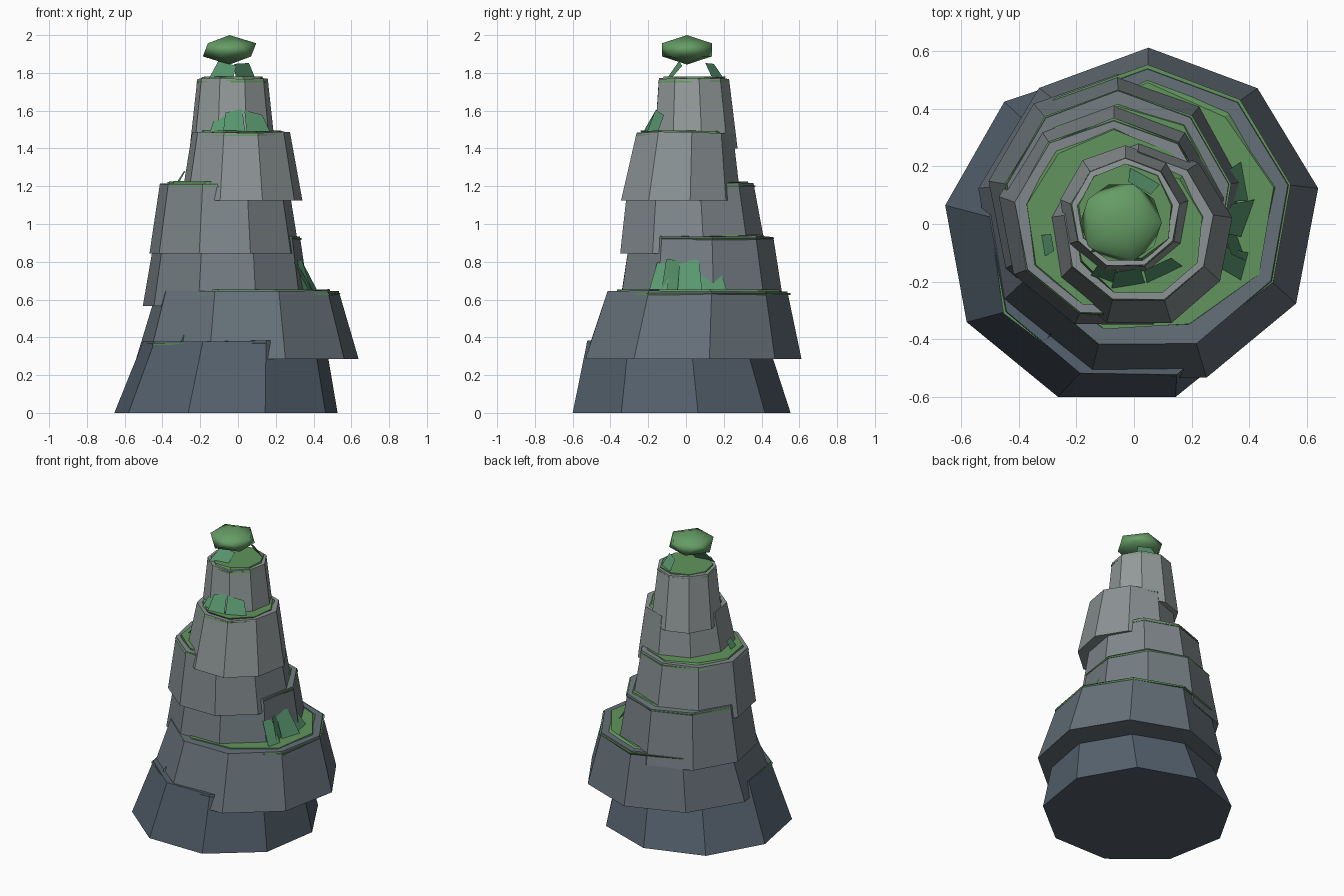
import bpy, math, random
from mathutils import Vector

if "Cube" in bpy.data.objects:
    bpy.data.objects.remove(bpy.data.objects["Cube"])

random.seed(4)
N = 9
PHASE = math.radians(10)


def material(name, rgb):
    m = bpy.data.materials.new(name)
    m.diffuse_color = (*rgb, 1)
    m.use_nodes = True
    m.node_tree.nodes["Principled BSDF"].inputs["Base Color"].default_value = m.diffuse_color
    return m


def mesh_object(name, verts, faces, mat):
    me = bpy.data.meshes.new(name)
    me.from_pydata(verts, [], faces)
    me.materials.append(mat)
    ob = bpy.data.objects.new(name, me)
    bpy.context.collection.objects.link(ob)
    return ob


def ring(cx, cy, z, r, jitter=0.0, zjit=0.0):
    pts = []
    for i in range(N):
        a = PHASE + i * math.tau / N
        rr = r * (1 + random.uniform(-jitter, jitter))
        pts.append((cx + rr * math.cos(a), cy + rr * math.sin(a),
                    z + random.uniform(-zjit, zjit)))
    return pts


def frustum(name, low, high, mat):
    """Closed nine-sided block between two rings."""
    faces = [(i, (i + 1) % N, N + (i + 1) % N, N + i) for i in range(N)]
    faces += [tuple(reversed(range(N))), tuple(range(N, 2 * N))]
    return mesh_object(name, low + high, faces, mat)


grass = material("grass", (0.12, 0.30, 0.11))
leaf = material("leaf", (0.10, 0.31, 0.16))
bush_green = material("bush", (0.13, 0.33, 0.13))

# Rock tiers: bottom (x, y, z, radius), top (x, y, z, radius)
tiers = [
    ((-0.06, -0.04, 0.00, 0.60), (-0.02, -0.06, 0.38, 0.487)),
    ((0.05, 0.02, 0.285, 0.595), (0.047, 0.05, 0.645, 0.49)),
    ((-0.057, 0.07, 0.565, 0.45), (-0.056, 0.07, 0.935, 0.39)),
    ((-0.07, 0.025, 0.845, 0.40), (-0.07, 0.015, 1.215, 0.345)),
    ((0.017, -0.035, 1.125, 0.325), (0.015, -0.015, 1.485, 0.262)),
    ((-0.03, 0.045, 1.40, 0.23), (-0.03, 0.036, 1.77, 0.19)),
]
dark, light = Vector((0.09, 0.12, 0.155)), Vector((0.30, 0.33, 0.33))
for k, (b, t) in enumerate(tiers, 1):
    rock = material(f"rock_{k}", dark.lerp(light, (k - 1) / 5))
    frustum(f"rock_tier_{k}", ring(*b, 0.012),
            ring(*t, 0.012, 0.004), rock)
    x, y, z, r = t
    # Grass lip round the edge and turf on the ledge
    frustum(f"grass_lip_{k}", ring(x, y, z - 0.020, r * 1.01, 0.02),
            ring(x, y, z - 0.010, r * 1.01, 0.02), grass)
    frustum(f"turf_{k}", ring(x, y, z - 0.01, r * 0.90, 0.04),
            ring(x, y, z + 0.009, r * 0.88, 0.04, 0.003), grass)

# Leaf blades: x, y, z, heading of base edge (deg), width, height, lean inward
blades = [
    (0.39, -0.15, 0.64, 75, 0.10, 0.15, 0.09),
    (0.37, -0.07, 0.64, 110, 0.13, 0.17, 0.05),
    (0.40, 0.02, 0.64, 70, 0.14, 0.18, 0.08),
    (0.39, 0.15, 0.64, 100, 0.14, 0.12, 0.07),
    (-0.10, -0.20, 1.48, -20, 0.11, 0.09, 0.05),
    (-0.02, -0.22, 1.48, 10, 0.12, 0.12, 0.06),
    (0.11, -0.18, 1.48, 25, 0.14, 0.11, 0.05),
    (-0.33, -0.08, 1.20, 100, 0.08, 0.08, 0.05),
    (-0.09, -0.09, 1.77, 10, 0.13, 0.08, 0.07),
    (0.04, 0.17, 1.77, 150, 0.12, 0.08, 0.05),
    (-0.28, -0.38, 0.375, 40, 0.06, 0.05, 0.02),
]
for k, (x, y, z, ang, w, h, lean) in enumerate(blades, 1):
    a = math.radians(ang)
    side = Vector((math.cos(a), math.sin(a), 0)) * w / 2
    base = Vector((x, y, z))
    inward = Vector((-0.03 - x, 0.02 - y, 0)).normalized() * lean
    tip = base + inward + Vector((0, 0, h))
    slope = Vector((0, 0, random.uniform(-0.015, 0.015)))
    mesh_object(f"leaf_blade_{k}",
                [base - side, base + side, tip + side * 0.75 + slope, tip - side * 0.75 - slope],
                [(0, 1, 2, 3)], leaf)

# Flattened bush on the summit
bpy.ops.mesh.primitive_ico_sphere_add(subdivisions=1, radius=1, location=(-0.045, 0.005, 1.922))
bush = bpy.context.object
bush.name = "summit_bush"
bush.scale = (0.158, 0.155, 0.078)
bush.data.materials.append(bush_green)
bpy.ops.object.shade_smooth()
